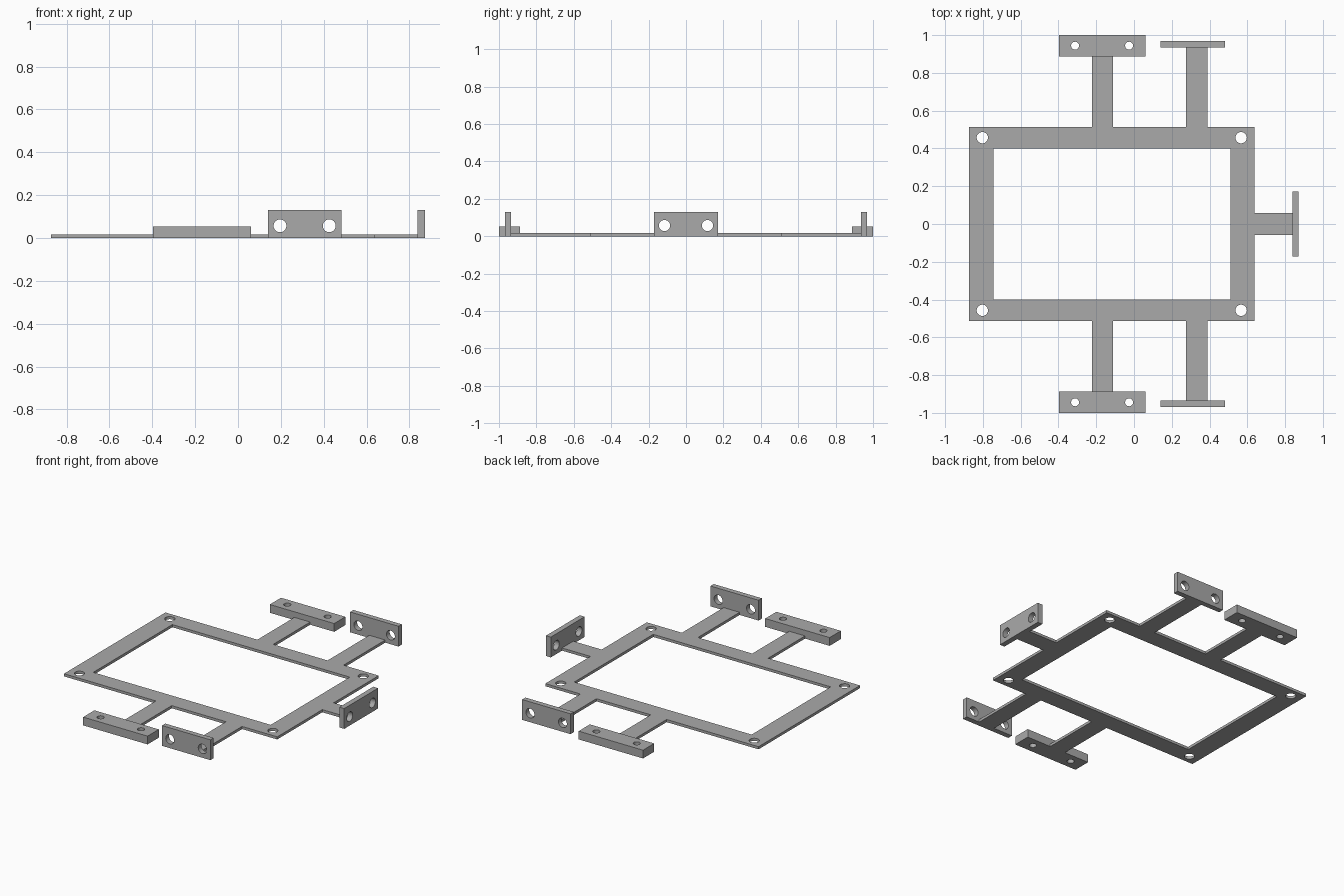
import bpy, bmesh, math
from mathutils import Matrix

if "Cube" in bpy.data.objects:
    bpy.data.objects.remove(bpy.data.objects["Cube"])

grey = bpy.data.materials.new("plain grey")
grey.use_nodes = True
grey.diffuse_color = (0.4, 0.4, 0.4, 1)
grey.node_tree.nodes["Principled BSDF"].inputs["Base Color"].default_value = (0.4, 0.4, 0.4, 1)

THICK = 0.017


def rect(x0, x1, y0, y1):
    return [(x0, y0), (x1, y0), (x1, y1), (x0, y1)]


def circle(x, y, r, n=32):
    return [(x + r * math.cos(2 * math.pi * i / n),
             y + r * math.sin(2 * math.pi * i / n)) for i in range(n)]


def plate(name, loops, thickness, matrix=Matrix()):
    """Extrude a flat profile (inner loops become holes) up from local z = 0."""
    curve = bpy.data.curves.new(name + " profile", "CURVE")
    curve.dimensions = "2D"
    curve.fill_mode = "BOTH"
    curve.extrude = thickness / 2
    for loop in loops:
        spline = curve.splines.new("POLY")
        spline.points.add(len(loop) - 1)
        for point, (x, y) in zip(spline.points, loop):
            point.co = (x, y, 0, 1)
        spline.use_cyclic_u = True
    helper = bpy.data.objects.new(name + " profile", curve)
    mesh = bpy.data.meshes.new_from_object(helper)
    bpy.data.objects.remove(helper)
    bpy.data.curves.remove(curve)
    bm = bmesh.new()
    bm.from_mesh(mesh)
    bmesh.ops.remove_doubles(bm, verts=bm.verts, dist=1e-5)
    bmesh.ops.recalc_face_normals(bm, faces=bm.faces)
    bm.transform(matrix @ Matrix.Translation((0, 0, thickness / 2)))
    bm.to_mesh(mesh)
    bm.free()
    mesh.name = name
    mesh.materials.clear()
    mesh.materials.append(grey)
    obj = bpy.data.objects.new(name, mesh)
    bpy.context.collection.objects.link(obj)
    bpy.ops.object.select_all(action="DESELECT")
    obj.select_set(True)
    bpy.context.view_layer.objects.active = obj
    bpy.ops.object.shade_smooth_by_angle(angle=math.radians(30))
    return obj


# Open rectangular frame with a screw hole in each corner
corners = [circle(x, y, 0.03) for x in (-0.803, 0.567) for y in (-0.457, 0.457)]
plate("frame", [rect(-0.873, 0.637, -0.513, 0.513),
                rect(-0.745, 0.512, -0.4, 0.4)] + corners, THICK)

# Upright mounting tab: profile drawn in width and height, then stood up
tab = [rect(-0.171, 0.171, 0, 0.13)] + [circle(s * 0.115, 0.057, 0.03) for s in (-1, 1)]
stand = Matrix.Rotation(math.pi / 2, 4, "X")

# Arms, flat mounting blocks and upright tabs on the front and back
for side, s in (("front", -1), ("back", 1)):
    def strip(x0, x1, a, b):
        return rect(x0, x1, min(s * a, s * b), max(s * a, s * b))

    plate(side + "_block_arm", [strip(-0.222, -0.11, 0.513, 0.887)], THICK)
    plate(side + "_tab_arm", [strip(0.275, 0.388, 0.513, 0.935)], THICK)
    plate(side + "_block", [strip(-0.396, 0.06, 0.887, 1.0)]
          + [circle(x, s * 0.944, 0.021) for x in (-0.312, -0.026)], 0.053)
    y = 0.968 if s > 0 else -0.935
    plate(side + "_tab", tab, 0.033, Matrix.Translation((0.311, y, 0)) @ stand)

# Arm and upright tab on the left side
plate("left_arm", [rect(0.637, 0.838, -0.057, 0.057)], THICK)
plate("left_tab", tab, 0.034,
      Matrix.Translation((0.838, 0, 0)) @ Matrix.Rotation(math.pi / 2, 4, "Z") @ stand)
